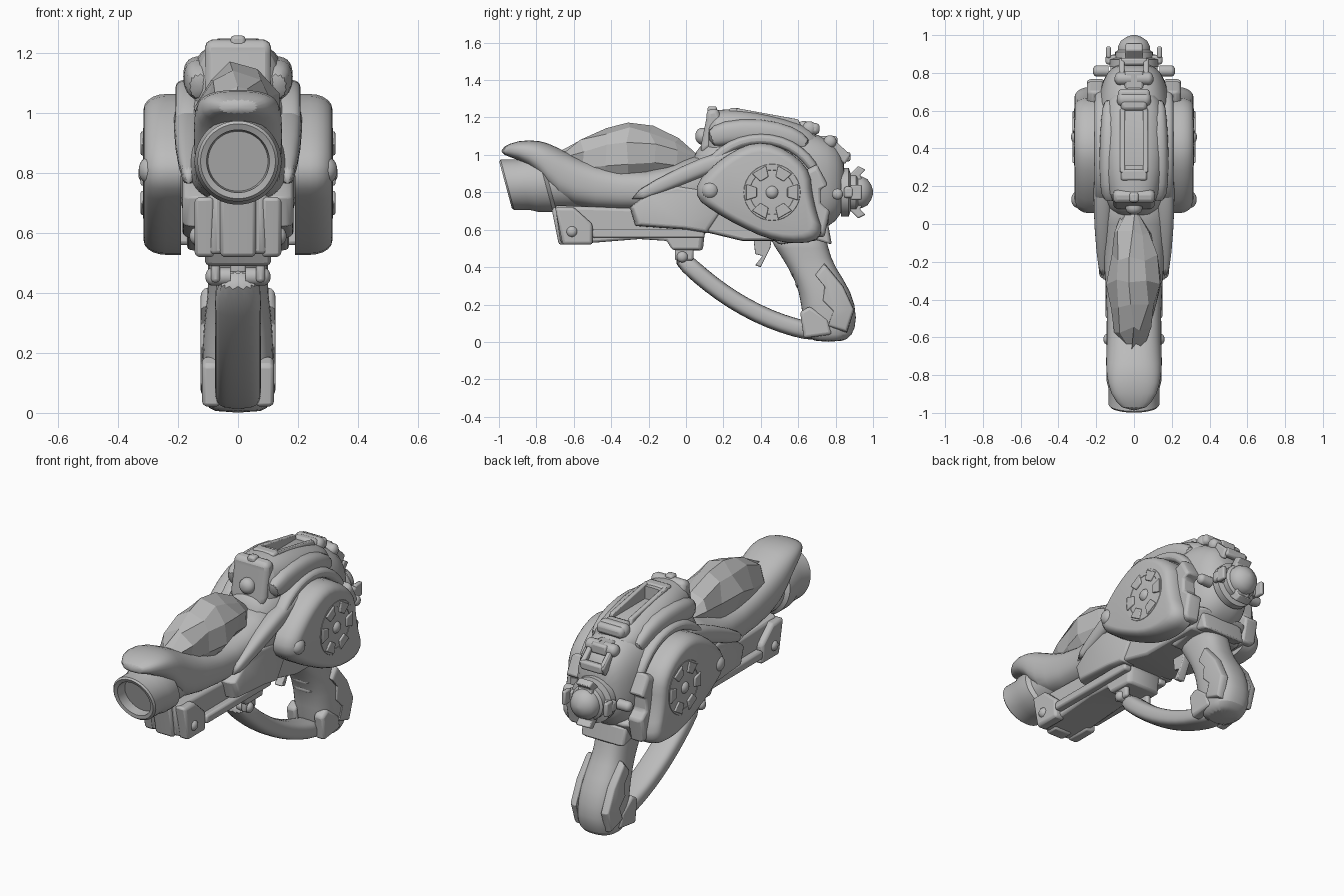
import bpy, bmesh, math, random
from mathutils import Vector

random.seed(7)
cube = bpy.data.objects.get("Cube")
if cube:
    bpy.data.objects.remove(cube, do_unlink=True)

grey = bpy.data.materials.new("plain grey")
grey.use_nodes = True
grey.diffuse_color = (.5, .5, .5, 1)
grey.node_tree.nodes["Principled BSDF"].inputs["Base Color"].default_value = grey.diffuse_color

UP, BACK, SIDE = Vector((0, 0, 1)), Vector((0, 1, 0)), Vector((1, 0, 0))


def finish(name, bm, mirror=False, bevel=0, subdivide=False, smooth=True):
    """Turn the mesh into an object with its modifiers, material and shading."""
    bmesh.ops.recalc_face_normals(bm, faces=bm.faces)
    mesh = bpy.data.meshes.new(name)
    bm.to_mesh(mesh)
    bm.free()
    mesh.materials.append(grey)
    part = bpy.data.objects.new(name, mesh)
    bpy.context.collection.objects.link(part)
    if bevel:
        modifier = part.modifiers.new("Bevel", 'BEVEL')
        modifier.width, modifier.segments, modifier.limit_method = bevel, 2, 'ANGLE'
    if subdivide:
        part.modifiers.new("Subdivision", 'SUBSURF')
    if mirror:
        part.modifiers.new("Mirror", 'MIRROR')
    if smooth:
        bpy.ops.object.select_all(action='DESELECT')
        part.select_set(True)
        bpy.context.view_layer.objects.active = part
        bpy.ops.object.shade_smooth_by_angle(angle=math.radians(35))
    return part


def skin(rings):
    """Join rings of points into a closed skin with end caps."""
    bm = bmesh.new()
    rings = [[bm.verts.new(point) for point in ring] for ring in rings]
    for lower, upper in zip(rings, rings[1:]):
        for i in range(len(lower)):
            bm.faces.new((lower[i - 1], lower[i], upper[i], upper[i - 1]))
    bm.faces.new(rings[0])
    bm.faces.new(rings[-1])
    return bm


def loft(name, stations, plane=None, power=2.6, sides=20, offset=0, jitter=0, subdivide=True, **options):
    """Superellipse sections (y, z, half width, half height), square to the path or along a plane."""
    rings = []
    for k, (y, z, width, height) in enumerate(stations):
        before, after = stations[max(k - 1, 0)], stations[min(k + 1, len(stations) - 1)]
        up = plane or Vector((0, before[1] - after[1], after[0] - before[0])).normalized()
        ring = []
        for i in range(sides):
            angle = math.tau * (i + .5) / sides
            across, along = [math.copysign(abs(v) ** (2 / power), v) for v in (math.cos(angle), math.sin(angle))]
            shake = Vector([random.uniform(-jitter, jitter) for axis in range(3)])
            ring.append(Vector((offset, y, z)) + SIDE * width * across + up * height * along + shake)
        rings.append(ring)
    return finish(name, skin(rings), subdivide=subdivide, **options)


def plate(name, outline, inner, outer, taper=.95, rounding=0, bevel=.012, depth=.25, steps=1):
    """Side outline (y, z) from inner to outer x, mirrored; a negative inner makes one central part."""
    points = [Vector((0, y, z)) for y, z in outline]
    for cut in range(rounding):
        points = [p for a, b in zip(points, points[1:] + points[:1]) for p in (a.lerp(b, .25), a.lerp(b, .75))]
    centre = sum(points, Vector()) / len(points)
    drop = depth * (outer - max(inner, 0))
    turns = [math.pi / 2 * i / steps for i in range(steps + 1)]
    layers = [(outer - drop + drop * math.sin(a), taper + (1 - taper) * math.cos(a)) for a in turns]
    layers = [(-x, s) for x, s in reversed(layers)] + layers if inner < 0 else [(inner, 1)] + layers
    rings = [[centre.lerp(p, scale) + SIDE * x for p in points] for x, scale in layers]
    return finish(name, skin(rings), mirror=inner >= 0, bevel=bevel)


def lathe(name, profile, origin, axis=SIDE, sides=32, **options):
    """Turn (radius, distance) pairs around an axis."""
    turn = axis.to_track_quat('Z', 'Y')
    spokes = [math.tau * i / sides for i in range(sides)]
    rings = [[Vector(origin) + turn @ Vector((r * math.cos(a), r * math.sin(a), d)) for a in spokes]
             for r, d in profile]
    return finish(name, skin(rings), **options)


def box(name, centre, size, bevel=.012, mirror=False):
    bm = bmesh.new()
    bmesh.ops.create_cube(bm, size=1)
    bmesh.ops.scale(bm, vec=size, verts=bm.verts)
    bmesh.ops.translate(bm, vec=centre, verts=bm.verts)
    return finish(name, bm, mirror=mirror, bevel=bevel)


def bolt(name, centre, radius, axis=SIDE):
    """Domed pin, mirrored to both sides."""
    curve = [math.pi / 2 * i / 6 for i in range(6)]
    dome = [(radius * math.cos(a), radius * .8 * math.sin(a)) for a in curve]
    lathe(name, [(radius, -.06)] + dome, centre, axis, sides=20, mirror=axis == SIDE)


# Barrel: bored tube with a raked muzzle
tube = ((-.9, .1), (-.96, .105), (-.965, .125), (-.955, .135), (-.87, .135), (-.83, .145), (-.75, .145),
        (-.73, .125), (-.5, .12))
loft("barrel", [(y, .84, r, r) for y, r in tube], Vector((0, -.27, 1)), power=2, sides=40, subdivide=False)

# Front shell: hood over the muzzle, then the crystal cradle
loft("front_shell", [(-.99, 1.02, .06, .02), (-.9, 1.03, .13, .05), (-.78, .99, .15, .09), (-.7, .9, .15, .15),
                     (-.5, .82, .14, .12), (-.2, .8, .16, .1), (0, .84, .18, .14), (.2, .85, .2, .2)], UP)

# Faceted crystal
swell = [(i / 6, math.sin(math.pi * (.04 + .92 * i / 6)) ** .7) for i in range(7)]
loft("crystal", [(.77 * t - .69, .94 + .06 * s, .14 * s, .165 * s) for t, s in swell], UP, power=2, sides=9,
     jitter=.018, subdivide=False, smooth=False)

# Rear housing
sweep = [math.radians(angle) for angle in range(-80, 81, 20)]
loft("rear_housing", [(.44 + .42 * math.sin(a), .85, .21 * math.cos(a) ** .5, .3 * math.cos(a) ** .5)
                      for a in sweep], UP, sides=24)
plate("underside", [(.05, .6), (.3, .54), (.7, .54), (.77, .65), (.6, .75), (.1, .75)], -.17, .17)

# Top hump with a sunken slot, framed by sloping rails
hump = loft("top_hump", [(.1, 1.08, .1, .13), (.14, 1.08, .14, .165), (.3, 1.07, .17, .18), (.45, 1.06, .17, .16),
                         (.6, 1.04, .16, .14), (.72, 1.04, .12, .08)], UP)
cutter = box("slot_cutter", (0, .46, 1.25), (.1, .3, .17), bevel=0)
cutter.hide_render = True
cutter.hide_set(True)
slot = hump.modifiers.new("Slot", 'BOOLEAN')
slot.object = cutter
plate("slot_rail", [(.26, 1.1), (.27, 1.25), (.6, 1.19), (.64, 1.1)], .048, .075)
box("slot_front_bar", (0, .26, 1.22), (.14, .06, .06))
box("slot_rear_bar", (0, .63, 1.15), (.14, .06, .06), bevel=.02)
plate("hump_front_block", [(.08, 1), (.08, 1.05), (.11, 1.2), (.11, 1.24), (.17, 1.25), (.22, 1.1)], -.11, .11,
      bevel=.02)
box("sight_tab", (0, .14, 1.235), (.05, .05, .05))
loft("hump_shoulder", [(.12, 1.08, .04, .05), (.2, 1.12, .06, .07), (.4, 1.13, .06, .07), (.56, 1.1, .05, .06),
                       (.66, 1.04, .04, .04)], offset=.125, sides=14, mirror=True)

# Arched band over each pod and the ridge sweeping into it
arch = [math.radians(angle) for angle in range(20, 161, 20)]
loft("arch_band", [(.4 + .32 * math.cos(a), .8 + .29 * math.sin(a), .045, .03) for a in arch],
     offset=.165, sides=12, mirror=True)
loft("side_ridge", [(-.3, .76, .02, .03), (0, .9, .05, .05), (.2, .98, .05, .05), (.45, 1.03, .05, .04)],
     offset=.165, sides=14, mirror=True)

# Side pods
plate("side_pod", [(.01, .8), (.2, 1), (.42, 1.09), (.66, .95), (.68, .75), (.75, .54), (.5, .52), (.2, .66)],
      .19, .315, taper=.82, rounding=2, bevel=0, depth=.6, steps=5)
plate("pod_rear_fork", [(.58, .56), (.74, .56), (.77, .7), (.72, .74), (.72, .82), (.76, .84), (.7, .95),
                        (.6, .9)], .16, .25, taper=.9)

# Toothed wheel on each pod
hub = Vector((.305, .46, .8))
lathe("wheel_rim", [(.11, -.06), (.16, -.06), (.16, 0), (.15, .012), (.12, .012), (.11, 0)], hub, mirror=True)
lathe("wheel_plate", [(.12, -.05), (.12, 0), (.07, 0), (.06, .01), (.04, .01)], hub, mirror=True)
for k in range(6):
    tooth = []
    for radius, turn in ((.085, -.3), (.085, .3), (.145, .3), (.145, -.3)):
        angle = math.tau * k / 6 + turn
        tooth.append((hub.y + radius * math.cos(angle), hub.z + radius * math.sin(angle)))
    plate(f"wheel_tooth_{k}", tooth, hub.x - .01, hub.x + .02, bevel=.004)

# Lower rail and side panels
plate("lower_rail", [(-.7, .73), (-.67, .53), (-.5, .53), (-.25, .55), (-.1, .54), (-.07, .49), (.09, .49),
                     (.1, .58), (.2, .7)], -.11, .11)
plate("rail_front_cheek", [(-.7, .72), (-.66, .52), (-.5, .52), (-.5, .63), (-.6, .72)], .08, .145)
box("rail_runner", (.125, -.2, .58), (.05, .6, .05), mirror=True)
plate("side_panel", [(-.3, .72), (-.27, .62), (0, .6), (.12, .58), (.2, .7), (.1, .82), (-.05, .84),
                     (-.2, .8)], .1, .185, taper=.85, bevel=.01, depth=.6, steps=3)
plate("nose_keel", [(-.72, .72), (-.68, .52), (-.6, .52), (-.6, .72)], -.06, .06)

# Trigger guard swept along a curve, with its hinge
start, bend, end = Vector((-.05, .47)), Vector((.3, .11)), Vector((.72, .045))
guard = [start.lerp(bend, i / 6).lerp(bend.lerp(end, i / 6), i / 6) for i in range(7)]
loft("trigger_guard", [(p.x, p.y, .078, .05) for p in guard], power=3, sides=16)
box("hinge_lug", (.075, -.01, .47), (.03, .1, .07), mirror=True)

# Trigger
plate("trigger", [(.36, .56), (.37, .47), (.41, .46), (.37, .41), (.4, .4), (.45, .5), (.46, .56)],
      -.025, .025, bevel=.005)

# Grip with finger ridges
loft("grip", [(.58, .6, .11, .17), (.62, .5, .1, .14), (.67, .4, .1, .125), (.75, .27, .12, .14),
              (.77, .12, .12, .15), (.77, .03, .11, .12), (.76, 0, .09, .08)], BACK)
for k in range(5):
    y, z = .53 + .025 * k, .43 - .06 * k
    loft(f"finger_ridge_{k}", [(y, z, .06, .02), (y + .07, z - .01, .095, .03)], sides=12)
plate("grip_side_shell", [(.74, .42), (.84, .3), (.9, .17), (.86, .05), (.76, .08), (.79, .16), (.73, .22),
                          (.74, .3), (.69, .36)], .08, .125, taper=.85, depth=.6, steps=3, bevel=.006)
plate("grip_foot", [(.61, .16), (.66, .19), (.76, .12), (.78, .04), (.63, .02)], .06, .12)
plate("grip_collar", [(.42, .58), (.5, .52), (.68, .55), (.78, .52), (.76, .63), (.5, .64)], -.14, .14)

# Rear spine brackets
box("spine_bracket", (0, .67, 1.14), (.17, .09, .06), bevel=.02)
box("spine_link", (0, .76, 1.07), (.1, .1, .06))
plate("spine_frame", [(.72, 1.06), (.77, 1.1), (.88, 1), (.85, .95)], .05, .08)
box("spine_frame_bar", (0, .86, .99), (.14, .04, .05))

# Rear knob, collar and claws
lathe("rear_knob", [(.13, 0), (.13, .04), (.1, .05), (.1, .08), (.085, .09), (.085, .11), (.07, .14), (.04, .16),
                    (.01, .17)], (0, .83, .8), BACK)
for name, side in (("upper_claw", 1), ("lower_claw", -1)):
    claw = ((.84, .06), (.87, .09), (.92, .14), (.96, .12), (.93, .09), (.95, .06))
    plate(name, [(y, hub.z + side * rise) for y, rise in claw], -.045, .045, bevel=.006)
box("rear_side_arm", (.12, .87, .8), (.06, .05, .06), mirror=True)
box("rear_side_prong", (.135, .91, .8), (.025, .06, .08), bevel=.008, mirror=True)

# Domed pins
bolt("pod_bolt", (.295, .13, .81), .046)
bolt("wheel_hub", hub, .036)
bolt("hump_bolt", (0, .085, 1.1), .045, -BACK)
bolt("rail_bolt", (.138, -.61, .59), .03)
bolt("hinge_bolt", (.085, -.02, .455), .03)
bolt("spine_roller", (.06, .66, 1.14), .04)
bolt("spine_ball", (.075, .77, 1.07), .035)
bolt("rear_side_bolt", (.195, .81, .79), .03)
